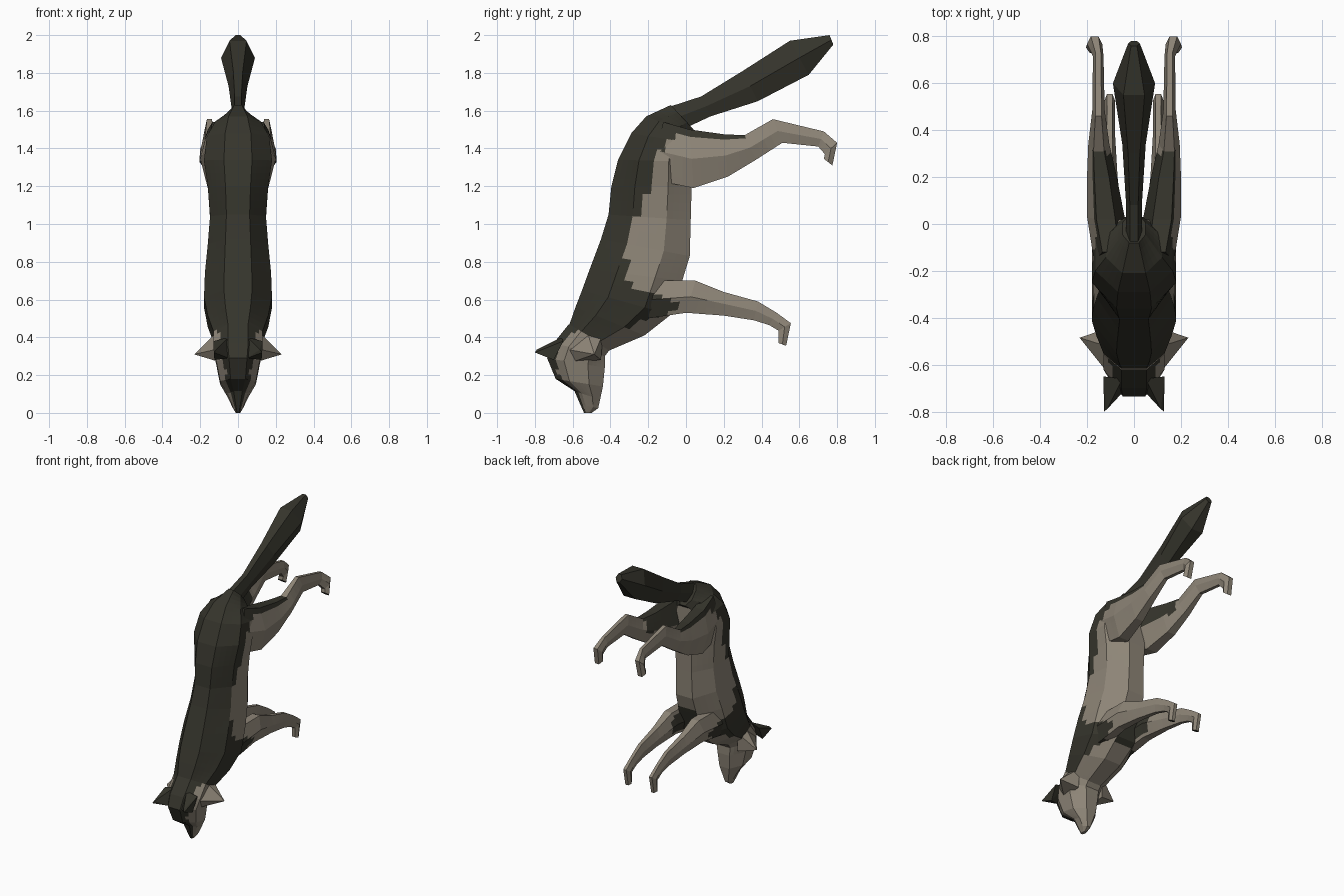
import bpy
import bmesh
import math
from mathutils import Vector

default = bpy.data.objects.get("Cube")
if default:
    bpy.data.objects.remove(default, do_unlink=True)


def make_material(name, colour):
    material = bpy.data.materials.new(name)
    material.use_nodes = True
    material.diffuse_color = colour
    material.node_tree.nodes["Principled BSDF"].inputs["Base Color"].default_value = colour
    return material


TAN, DARK = 0, 1
MATERIALS = [make_material("tan_fur", (0.27, 0.235, 0.185, 1)),
             make_material("dark_fur", (0.036, 0.035, 0.025, 1))]


def finish(name, bm, is_dark):
    """Colour every face by the rule and link the flat-shaded mesh."""
    bmesh.ops.recalc_face_normals(bm, faces=bm.faces)
    bm.normal_update()
    for face in bm.faces:
        dark = is_dark(face.calc_center_median(), face.normal)
        face.material_index = DARK if dark else TAN
    mesh = bpy.data.meshes.new(name)
    bm.to_mesh(mesh)
    bm.free()
    for material in MATERIALS:
        mesh.materials.append(material)
    obj = bpy.data.objects.new(name, mesh)
    bpy.context.collection.objects.link(obj)
    return obj


def loft(name, rings, is_dark, sides=8, mirror=1, cuts=3):
    """Skin rings given as (y, z) of one edge, (y, z) of the other, x range."""
    bm = bmesh.new()
    stretch = 1 / math.cos(math.pi / sides)
    loops = []
    for y_a, z_a, y_b, z_b, x_in, x_out in rings:
        a, b = Vector((0, y_a, z_a)), Vector((0, y_b, z_b))
        middle, half = (a + b) / 2, (a - b) / 2
        loop = []
        for i in range(sides):
            angle = math.tau * (i + 0.5) / sides
            point = middle + half * math.cos(angle) * stretch
            side = math.sin(angle) * (stretch if sides % 4 == 0 else 1)
            point.x = mirror * ((x_in + x_out) / 2 + (x_out - x_in) / 2 * side)
            loop.append(bm.verts.new(point))
        loops.append(loop)
    for low, high in zip(loops, loops[1:]):
        for i in range(sides):
            j = (i + 1) % sides
            bm.faces.new((low[i], low[j], high[j], high[i]))
    # Finer faces let the coat colours meet along a ragged line
    if cuts:
        bmesh.ops.subdivide_edges(bm, edges=bm.edges[:], cuts=cuts, use_grid_fill=True)
    bmesh.ops.holes_fill(bm, edges=bm.edges[:], sides=0)
    return finish(name, bm, is_dark)


def hull(name, points, is_dark, mirror):
    """Faceted tuft wrapped around a few points."""
    bm = bmesh.new()
    for x, y, z in points:
        bm.verts.new((x * mirror, y, z))
    bmesh.ops.convex_hull(bm, input=bm.verts[:])
    return finish(name, bm, is_dark)


def centred(rings):
    return [(*ring[:4], -ring[4], ring[4]) for ring in rings]


def edge_at(line, z):
    """Coat boundary y at height z along a (z, y) line."""
    if z <= line[0][0]:
        return line[0][1]
    for (z0, y0), (z1, y1) in zip(line, line[1:]):
        if z <= z1:
            return y0 + (y1 - y0) * (z - z0) / (z1 - z0)
    return line[-1][1]


# Coat colour rules
COAT = [(0.33, -0.52), (0.4, -0.42), (0.48, -0.26), (0.53, -0.08), (0.57, -0.04),
        (0.61, -0.14), (0.68, -0.3), (0.87, -0.31), (0.95, -0.3), (1.05, -0.25),
        (1.2, -0.18), (1.35, -0.17), (1.44, -0.1), (1.48, 0.03), (1.52, 0.3)]
MASK = [(0, -0.53), (0.11, -0.57), (0.2, -0.68), (0.33, -0.69), (0.38, -0.64), (0.47, -0.55)]


def body_dark(c, n):
    between_legs = abs(c.x) < 0.08 and c.y > -0.12 and 0.5 < c.z < 0.72
    return c.y < edge_at(COAT, c.z) or between_legs


def head_dark(c, n):
    return c.y < edge_at(MASK, c.z)


def hind_dark(c, n):
    inner = abs(c.x) < 0.115 and c.z > 1.36
    sole = c.y > 0.72 and c.z < 1.37 and n.z < -0.5
    return c.y < edge_at(COAT, c.z) or sole or (c.y < 0.31 and (inner or c.z > 1.46))


def front_dark(c, n):
    inner = abs(c.x) < 0.07 and c.y < 0.06
    sole = c.y > 0.48 and c.z < 0.4 and n.z < -0.5
    return c.y < edge_at(COAT, c.z) or inner or sole


def all_dark(c, n):
    return True


def all_tan(c, n):
    return False


# Torso from neck to rump
loft("body", centred([
    (-0.62, 0.46, -0.43, 0.32, 0.125),
    (-0.585, 0.56, -0.22, 0.41, 0.16),
    (-0.55, 0.65, -0.08, 0.52, 0.18),
    (-0.51, 0.76, -0.02, 0.7, 0.175),
    (-0.45, 0.92, 0.02, 0.83, 0.16),
    (-0.41, 1.05, 0.025, 1.02, 0.148),
    (-0.395, 1.2, 0.03, 1.2, 0.16),
    (-0.36, 1.34, 0.02, 1.33, 0.18),
    (-0.29, 1.48, 0.02, 1.43, 0.165),
    (-0.21, 1.57, 0.02, 1.48, 0.12),
    (-0.08, 1.63, 0.04, 1.5, 0.05)]), body_dark)

# Head, from neck down to the nose
loft("head", centred([
    (-0.62, 0.47, -0.4, 0.34, 0.13),
    (-0.7, 0.37, -0.43, 0.3, 0.13),
    (-0.735, 0.29, -0.43, 0.24, 0.115),
    (-0.69, 0.18, -0.44, 0.14, 0.095),
    (-0.59, 0.115, -0.455, 0.07, 0.055),
    (-0.56, 0.045, -0.465, 0.025, 0.03),
    (-0.54, 0, -0.5, 0, 0.012)]), head_dark)

# Bushy tail
loft("tail", centred([
    (-0.12, 1.61, -0.02, 1.5, 0.035),
    (0.08, 1.675, 0.13, 1.57, 0.035),
    (0.3, 1.81, 0.38, 1.65, 0.05),
    (0.55, 1.97, 0.65, 1.79, 0.09),
    (0.76, 2, 0.78, 1.95, 0.025)]), all_dark, sides=6, cuts=0)

HIND_LEG = [
    (-0.12, 1.54, -0.2, 1.24, 0.03, 0.17),
    (0.02, 1.5, 0.04, 1.19, 0.04, 0.2),
    (0.2, 1.475, 0.22, 1.25, 0.075, 0.2),
    (0.31, 1.47, 0.37, 1.34, 0.105, 0.195),
    (0.46, 1.555, 0.51, 1.43, 0.125, 0.178),
    (0.73, 1.49, 0.7, 1.41, 0.13, 0.175),
    (0.8, 1.43, 0.735, 1.37, 0.135, 0.2),
    (0.775, 1.31, 0.73, 1.345, 0.14, 0.205)]

FRONT_LEG = [
    (-0.16, 0.7, -0.2, 0.5, 0.04, 0.17),
    (0.05, 0.7, 0, 0.53, 0.05, 0.165),
    (0.2, 0.64, 0.2, 0.515, 0.07, 0.145),
    (0.38, 0.59, 0.36, 0.49, 0.08, 0.13),
    (0.48, 0.53, 0.44, 0.465, 0.082, 0.125),
    (0.555, 0.475, 0.49, 0.435, 0.08, 0.127),
    (0.53, 0.355, 0.49, 0.37, 0.08, 0.127)]

EAR = [(0.05, -0.66, 0.4), (0.13, -0.65, 0.38), (0.05, -0.72, 0.29),
       (0.125, -0.7, 0.28), (0.128, -0.8, 0.32), (0.115, -0.79, 0.335)]

CHEEK = [(0.1, -0.65, 0.34), (0.1, -0.44, 0.42), (0.12, -0.52, 0.42),
         (0.1, -0.45, 0.28), (0.1, -0.6, 0.27), (0.232, -0.485, 0.31)]

# Paired limbs, ears and cheek tufts
for side, mirror in (("left", 1), ("right", -1)):
    loft(side + "_hind_leg", HIND_LEG, hind_dark, 6, mirror)
    loft(side + "_front_leg", FRONT_LEG, front_dark, 6, mirror)
    hull(side + "_ear", EAR, all_dark, mirror)
    hull(side + "_cheek_tuft", CHEEK, all_tan, mirror)
